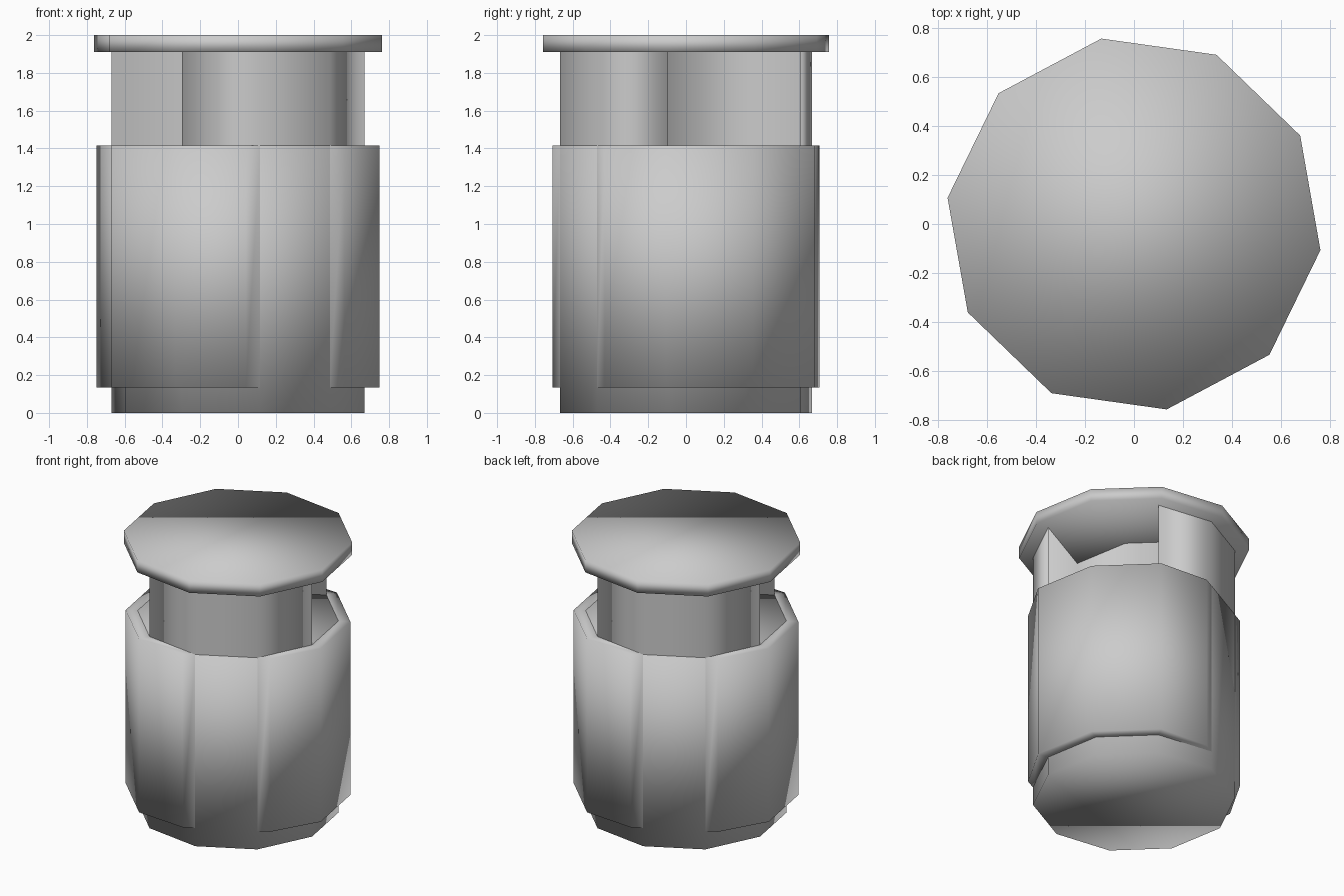
import bpy, bmesh
from math import radians, cos, sin

if "Cube" in bpy.data.objects:
    bpy.data.objects.remove(bpy.data.objects["Cube"])

Z_LOW, Z_SHELF, Z_NECK, Z_TOP = 0.135, 1.415, 1.91, 2.0
R_BODY, R_SLEEVE, R_CAP = 0.677, 0.757, 0.77
AXIS = 28          # direction of the side openings
DEPTH = 0.52       # how far the openings go in


def polar(r, deg):
    return (r * cos(radians(deg)), r * sin(radians(deg)))


def ring(r, start=AXIS, count=10):
    return [polar(r, start + 36 * i) for i in range(count)]


def prism(name, pts, z0, z1, bottom=True, top=True, walls=None, sharp=()):
    """Extrude a counter-clockwise outline; only the first `walls` sides are built."""
    bm = bmesh.new()
    low = [bm.verts.new((x, y, z0)) for x, y in pts]
    high = [bm.verts.new((x, y, z1)) for x, y in pts]
    n = len(pts)
    for i in range(n if walls is None else walls):
        j = (i + 1) % n
        bm.faces.new((low[i], low[j], high[j], high[i]))
    if bottom:
        bm.faces.new(low[::-1])
    if top:
        bm.faces.new(high)
    for i in sharp:
        bm.edges.get((low[i], high[i])).smooth = False
    for f in bm.faces:
        f.smooth = True
    for e in bm.edges:
        if len(e.link_faces) == 2 and e.calc_face_angle() > radians(40):
            e.smooth = False
    me = bpy.data.meshes.new(name)
    bm.to_mesh(me)
    bm.free()
    ob = bpy.data.objects.new(name, me)
    bpy.context.collection.objects.link(ob)
    return ob


# Lower body and overhanging lid
prism("body", ring(R_BODY), 0, Z_SHELF)
prism("lid", ring(R_CAP), Z_NECK, Z_TOP)

# Neck: on two opposite sides a pair of faces is pushed inwards
outline = []
for side in (AXIS, AXIS + 180):
    dx, dy = polar(DEPTH, side)
    corners = [polar(R_BODY, side + a) for a in (-36, 0, 36)]
    outline.append(corners[0])
    outline += [(x - dx, y - dy) for x, y in corners]
    outline += [corners[2], polar(R_BODY, side + 72), polar(R_BODY, side + 108)]
prism("neck", outline, Z_SHELF, Z_NECK, bottom=False, top=False)

# Two half sleeves with tapered ends, leaving a gap between them
for name, side in (("sleeve_right", AXIS), ("sleeve_left", AXIS + 180)):
    outer = [polar(R_BODY, side - 72), polar(0.709, side - 65.4)]
    outer += ring(R_SLEEVE, side - 36, 3)
    outer += [polar(0.709, side + 65.4), polar(R_BODY, side + 72)]
    inner = [polar(R_BODY, side + a) for a in (36, 0, -36)]
    prism(name, outer + inner, Z_LOW, Z_SHELF, walls=6, sharp=(1, 5))
